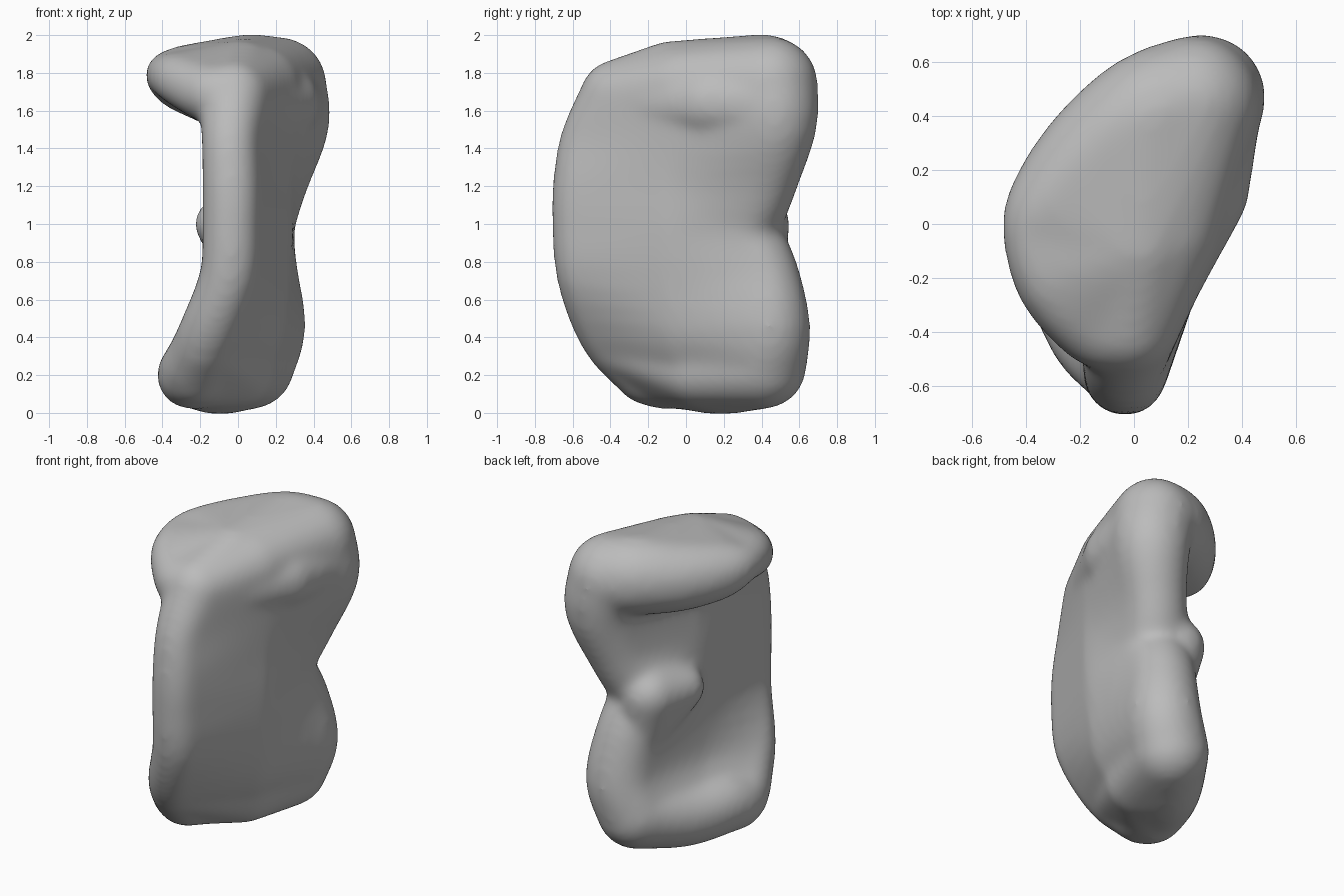
import bpy, bmesh
from mathutils import Vector

cube = bpy.data.objects.get("Cube")
if cube:
    bpy.data.objects.remove(cube, do_unlink=True)

grey = bpy.data.materials.new("plain grey")
grey.use_nodes = True
grey.diffuse_color = (0.5, 0.5, 0.5, 1)
grey.node_tree.nodes["Principled BSDF"].inputs["Base Color"].default_value = (0.5, 0.5, 0.5, 1)

bm = bmesh.new()
SWELL = 0.01  # makes up for the shrinking of the final softening


def hull(*balls):
    """Add the convex skin around balls given as (x, y, z, radius)."""
    part = bmesh.new()
    for x, y, z, r in balls:
        made = bmesh.ops.create_icosphere(part, subdivisions=3, radius=r + SWELL)
        bmesh.ops.translate(part, verts=made["verts"], vec=(x, y, z))
    out = bmesh.ops.convex_hull(part, input=part.verts[:])
    junk = {v for v in out["geom_interior"] + out["geom_unused"]
            if isinstance(v, bmesh.types.BMVert)}
    bmesh.ops.delete(part, geom=list(junk), context="VERTS")
    mesh = bpy.data.meshes.new("part")
    part.to_mesh(mesh)
    part.free()
    bm.from_mesh(mesh)
    bpy.data.meshes.remove(mesh)


def spline(balls, steps=4):
    """Smooth curve of balls through the given ones."""
    pts = [Vector(b) for b in balls]
    pts = [2 * pts[0] - pts[1]] + pts + [2 * pts[-1] - pts[-2]]
    out = []
    for a, b, c, d in zip(pts, pts[1:], pts[2:], pts[3:]):
        for i in range(steps):
            t = i / steps
            out.append(b + ((c - a) * t + (2 * a - 5 * b + 4 * c - d) * t ** 2
                            + (3 * b - a - 3 * c + d) * t ** 3) / 2)
    return out + [pts[-2]]


def chain(balls, *anchor):
    path = spline(balls, 3)
    for a, b in zip(path, path[1:]):
        hull(a, b, *anchor)


# Upright wedge, from the top down: front edge, thick middle, back edge
front = spline([(-.02, -.37, 1.68, .18), (-.04, -.51, 1.45, .145), (-.035, -.55, 1.23, .145),
                (-.035, -.555, 1.00, .145), (-.05, -.53, 0.72, .145), (-.16, -.41, 0.42, .15),
                (-.23, -.20, 0.22, .17)])
middle = spline([(.10, -.02, 1.72, .22), (.09, -.03, 1.48, .21), (.075, -.04, 1.23, .21),
                 (.07, -.05, 0.98, .21), (.06, -.03, 0.72, .21), (.03, 0, 0.44, .21),
                 (-.08, .08, 0.22, .20)])
back = spline([(.22, .45, 1.74, .24), (.26, .47, 1.53, .215), (.18, .40, 1.22, .18),
               (.08, .29, 0.97, .21), (.12, .40, 0.73, .19), (.14, .44, 0.46, .21),
               (.07, .41, 0.25, .22)])
for edge in (front, back):
    for a, b, c, d in zip(edge, edge[1:], middle, middle[1:]):
        hull(a, b, c, d)

# Overhanging top lip, filled in towards the wedge
chain([(.22, .45, 1.74, .24), (.06, .40, 1.765, .23), (-.13, .26, 1.76, .205),
       (-.29, .09, 1.77, .165), (-.37, -.03, 1.79, .11), (-.30, -.22, 1.76, .13),
       (-.14, -.37, 1.69, .15), (-.02, -.37, 1.68, .18)],
      (.02, -.08, 1.76, .2), (-.04, -.08, 1.64, .15))

# Outer shoulder under the lip
hull((.22, .13, 1.64, .2), (.02, -.05, 1.75, .2), (.25, .45, 1.63, .22), (0, -.37, 1.64, .15))

# Rolled bottom rim
chain([(.07, .41, .25, .22), (-.10, .18, .20, .20), (-.22, -.03, .21, .18),
       (-.25, -.18, .21, .165), (-.18, -.37, .36, .15)], (0, .05, .23, .19))

# Knob curling in from the back edge
hull((-.09, .18, 1.0, .13), (-.03, .25, .88, .12), (0, .375, 1.0, .165),
     (.08, .30, 1.06, .18), (.05, .36, .8, .16))

# Fuse everything into one soft body
mesh = bpy.data.meshes.new("folded_body")
bm.to_mesh(mesh)
bm.free()
mesh.materials.append(grey)
body = bpy.data.objects.new("folded_body", mesh)
bpy.context.collection.objects.link(body)
remesh = body.modifiers.new("fuse", "REMESH")
remesh.mode = "VOXEL"
remesh.voxel_size = 0.02
remesh.use_smooth_shade = True
soften = body.modifiers.new("soften", "SMOOTH")
soften.factor = 0.5
soften.iterations = 24
